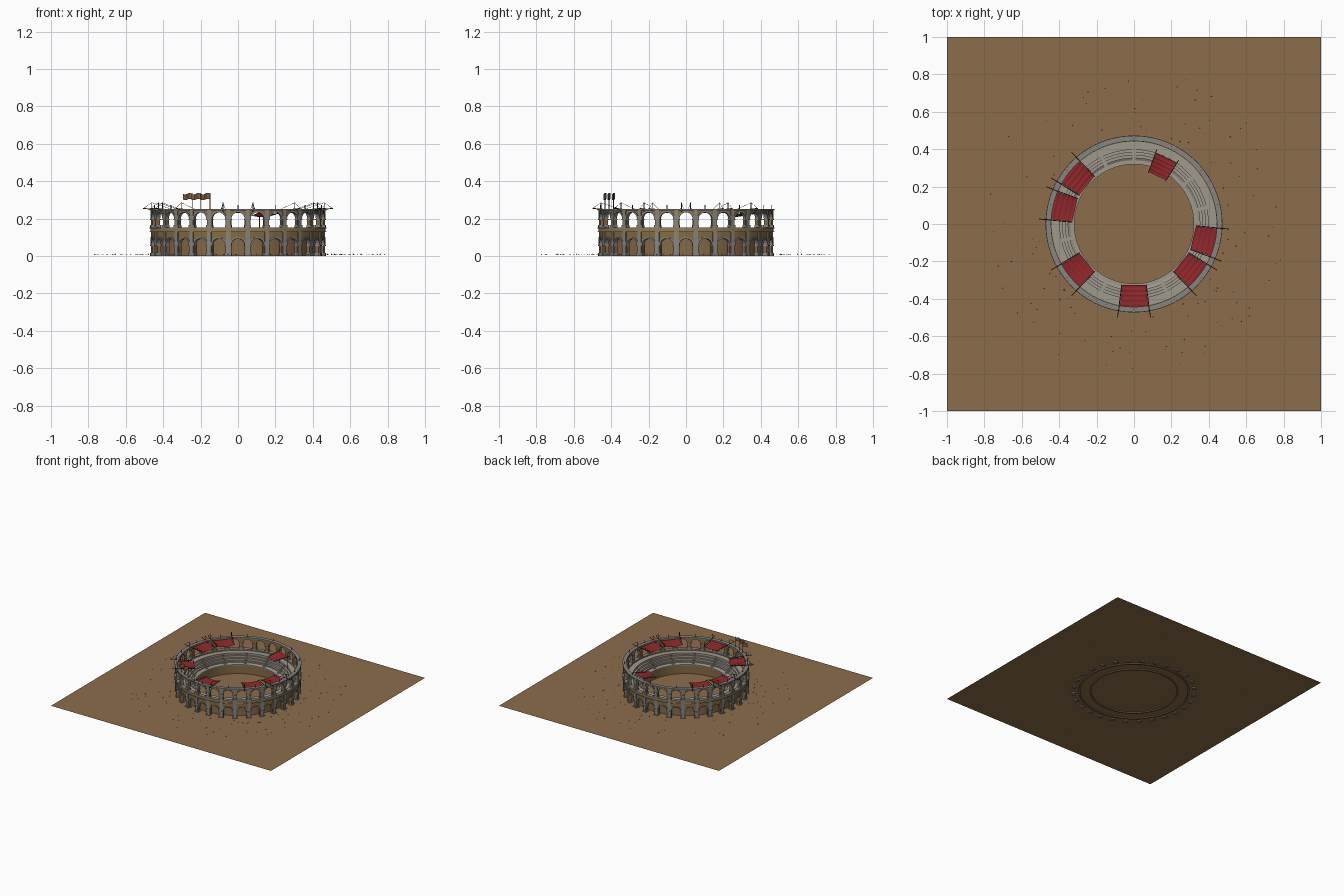
import bpy, bmesh, math, random
from mathutils import Vector, Matrix

if "Cube" in bpy.data.objects:
    bpy.data.objects.remove(bpy.data.objects["Cube"])
random.seed(4)
TAU = 2 * math.pi
N = 28                      # bays in each arcade


def mat(name, r, g, b):
    m = bpy.data.materials.new(name)
    m.diffuse_color = (r, g, b, 1)
    m.use_nodes = True
    m.node_tree.nodes["Principled BSDF"].inputs["Base Color"].default_value = m.diffuse_color
    return m


SAND = mat("sand", .265, .155, .072)
WALL = mat("brown wall", .235, .145, .062)
BAND = mat("ochre band", .30, .20, .075)
STONE = mat("grey stone", .25, .235, .21)
SEAT = mat("pale seat stone", .35, .32, .265)
RED = mat("red cloth", .28, .02, .024)
WOOD = mat("dark wood", .05, .038, .028)
FLAG = mat("flag cloth", .25, .13, .06)


def finish(name, bm, m):
    bmesh.ops.recalc_face_normals(bm, faces=bm.faces)
    me = bpy.data.meshes.new(name)
    bm.to_mesh(me)
    bm.free()
    me.materials.append(m)
    ob = bpy.data.objects.new(name, me)
    bpy.context.collection.objects.link(ob)
    return ob


def pol(r, a, z):
    return Vector((r * math.cos(a), r * math.sin(a), z))


def sweep(bm, rings, closed):
    """Join rings of points into a skin, capped when open."""
    vs = [[bm.verts.new(p) for p in ring] for ring in rings]
    k = len(vs[0])
    for i in range(len(vs) if closed else len(vs) - 1):
        a, b = vs[i], vs[(i + 1) % len(vs)]
        for j in range(k):
            bm.faces.new((a[j], a[(j + 1) % k], b[(j + 1) % k], b[j]))
    if not closed:
        bm.faces.new(vs[0])
        bm.faces.new(vs[-1])


def revolve(bm, prof, a0=0, a1=TAU, n=112):
    full = a1 - a0 > TAU - .001
    sweep(bm, [[pol(r, a0 + (a1 - a0) * i / n, z) for r, z in prof]
               for i in range(n if full else n + 1)], full)


def ring(name, r0, r1, z0, z1, m):
    bm = bmesh.new()
    revolve(bm, [(r0, z0), (r1, z0), (r1, z1), (r0, z1)])
    return finish(name, bm, m)


def rod(bm, p, q, r=.002, seg=6):
    p, q = Vector(p), Vector(q)
    d = q - p
    mtx = Matrix.Translation((p + q) / 2) @ d.to_track_quat('Z', 'Y').to_matrix().to_4x4()
    bmesh.ops.create_cone(bm, cap_ends=True, segments=seg, radius1=r, radius2=r,
                          depth=d.length, matrix=mtx)


def block(bm, r0, r1, a, w, z0, z1):
    h = w / 2 / r1
    revolve(bm, [(r0, z0), (r1, z0), (r1, z1), (r0, z1)], a - h, a + h, 1)


def arcade(name, z0, spring, top, half, r0, r1):
    """Open ring of round arches with stone trims, pilasters, bases and caps."""
    body, trim = bmesh.new(), bmesh.new()
    steps, arch = 10, half * .95
    for k in range(N):
        c = -math.pi / 2 + TAU * k / N
        curve = [(math.cos(math.pi * i / steps), math.sin(math.pi * i / steps))
                 for i in range(steps, -1, -1)]
        # spandrel above the opening
        sweep(body, [[pol(r0, c + u * half / r1, spring + v * arch),
                      pol(r1, c + u * half / r1, spring + v * arch),
                      pol(r1, c + u * half / r1, top),
                      pol(r0, c + u * half / r1, top)] for u, v in curve], False)
        # arch moulding
        sweep(trim, [[pol(r, c + u * (half + d) / r1, spring + v * (arch + d))
                      for r, d in ((r0 + .002, -.001), (r1 + .005, -.001),
                                   (r1 + .005, .007), (r0 + .002, .007))]
                     for u, v in curve], False)
        # pier and its stone facing
        p = c + math.pi / N
        w = TAU * r1 / N - 2 * half
        block(body, r0, r1, p, w, z0, top)
        block(trim, r1 - .004, r1 + .005, p, w * .7, z0, top)
        block(trim, r0 - .003, r1 + .008, p, w + .005, z0, z0 + .016)
        block(trim, r0 - .003, r1 + .008, p, w + .005, spring - .007, spring)
    finish(name + "_arches", body, WALL)
    finish(name + "_trim", trim, STONE)


# sandy ground
bm = bmesh.new()
bmesh.ops.create_grid(bm, x_segments=1, y_segments=1, size=1,
                      matrix=Matrix.Translation((0, 0, .008)))
finish("sand_ground", bm, SAND)

# two storeys of arches and the bands between them
arcade("lower_arcade", 0, .06, .131, .036, .443, .463)
arcade("upper_arcade", .15, .199, .244, .037, .446, .463)
ring("middle_band", .44, .469, .130, .150, BAND)
ring("middle_lower_moulding", .442, .473, .127, .132, STONE)
ring("middle_upper_moulding", .442, .473, .148, .153, STONE)
ring("top_cornice", .443, .472, .242, .25, STONE)

# walls behind the arches and around the arena floor
ring("gallery_wall", .405, .418, 0, .125, WALL)
ring("arena_wall", .322, .334, 0, .078, WALL)
ring("arena_wall_cap", .319, .338, .076, .083, SEAT)

# stepped seating
prof = [(.324, .07), (.324, .08), (.352, .08)]
for i in range(4):
    r, z = .352 + .015 * i, .08 + .016 * (i + 1)
    prof += [(r, z), (r + .015, z)]
prof[-1] = (.45, .144)
prof += [(.45, .125), (.41, .12)]
bm = bmesh.new()
revolve(bm, prof)
finish("seating_tiers", bm, SEAT)

# stairways that divide the seats
bm = bmesh.new()
for k in range(14):
    a = TAU * (k + .5) / 14
    prof = [(.338, .07), (.338, .088)]
    for i in range(7):
        r, z = .345 + .0075 * i, .088 + .008 * i
        prof += [(r, z), (r + .0075, z)]
    prof += [(.41, .136), (.41, .12)]
    revolve(bm, prof, a - .025, a + .025, 1)
finish("seating_stairs", bm, SEAT)

# red awnings with beams, masts and ropes
cloth, wood = bmesh.new(), bmesh.new()


def awning(deg, r0, r1, h0, h1, z0, z1):
    mtx = Matrix.Rotation(math.radians(deg), 4, 'Z')
    rows, cols, vs = 24, 8, []
    for i in range(rows + 1):
        t = i / rows
        h = h0 + (h1 - h0) * t
        vs.append([])
        for j in range(cols + 1):
            s = 2 * j / cols - 1
            z = z0 + (z1 - z0) * t - .006 * (1 - s * s) - .003 * abs(math.sin(t * 5 * math.pi))
            vs[-1].append(cloth.verts.new(mtx @ Vector((r0 + (r1 - r0) * t, s * h, z))))
    for i in range(rows):
        for j in range(cols):
            cloth.faces.new((vs[i][j], vs[i + 1][j], vs[i + 1][j + 1], vs[i][j + 1]))
    return mtx


for deg in (141, 167, 219, 270, 321, 347):
    m = awning(deg, .325, .458, .063, .077, .238, .244)
    for s in (-1, 1):
        inner, outer = m @ Vector((.322, s * .065, .241)), m @ Vector((.50, s * .088, .254))
        mast = m @ Vector((.455, s * .08, .285))
        rod(wood, inner, outer, .0025)
        rod(wood, m @ Vector((.455, s * .08, .235)), mast, .0025)
        rod(wood, mast, inner, .0009, 4)
        rod(wood, mast, outer, .0009, 4)
m = awning(64, .285, .395, .05, .062, .215, .232)
for s in (-1, 1):
    rod(wood, m @ Vector((.28, s * .051, .215)), m @ Vector((.41, s * .065, .235)), .0025)
    rod(wood, m @ Vector((.39, s * .063, .13)), m @ Vector((.39, s * .063, .235)), .0025)
finish("awning_cloths", cloth, RED)

# short masts around the rim
for k in range(14):
    a = TAU * (k + .5) / 14
    rod(wood, pol(.458, a, .24), pol(.458, a, .272), .002)
finish("awning_beams_and_ropes", wood, WOOD)

# three waving flags on poles
poles, flags = bmesh.new(), bmesh.new()
for x in (-.15, -.20, -.245):
    y = -math.sqrt(.458 ** 2 - x * x)
    rod(poles, (x, y, .24), (x, y, .338), .002)
    vs = []
    for i in range(13):
        t = i / 12
        px, py = x - .048 * t, y + .008 * math.sin(t * 7)
        dz = .004 * math.sin(t * 6)
        vs.append([flags.verts.new((px, py, z + dz)) for z in (.302, .333)])
    for a, b in zip(vs, vs[1:]):
        flags.faces.new((a[0], b[0], b[1], a[1]))
finish("flag_poles", poles, WOOD)
finish("flags", flags, FLAG)

# scattered rubble
for name, m, n in (("dark_rubble", STONE, 90), ("brown_rubble", WALL, 70)):
    bm = bmesh.new()
    for _ in range(n):
        p = pol(.5 + .32 * random.random() ** 1.4, random.random() * TAU, .009)
        bmesh.ops.create_icosphere(bm, subdivisions=1, radius=random.uniform(.002, .005),
                                   matrix=Matrix.Translation(p) @ Matrix.Diagonal((1, .8, .7, 1)))
    finish(name, bm, m)
